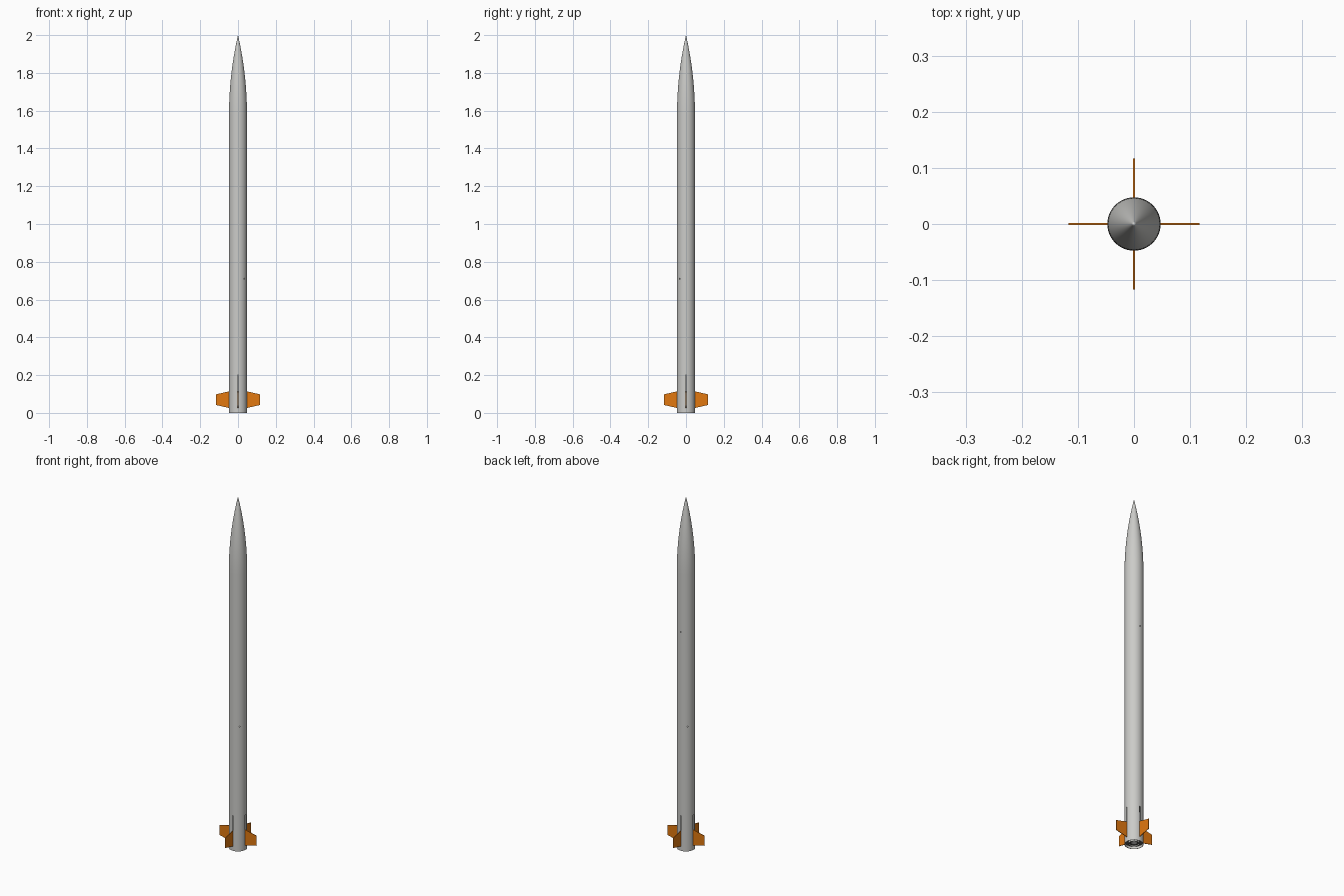
import bpy, bmesh, math
from mathutils import Matrix

if "Cube" in bpy.data.objects:
    bpy.data.objects.remove(bpy.data.objects["Cube"])

R, WALL, NOSE_Z, TOP = 0.0475, 0.002, 1.58, 2.0
SEG = 64


def material(name, rgb):
    m = bpy.data.materials.new(name)
    m.diffuse_color = (*rgb, 1)
    m.use_nodes = True
    m.node_tree.nodes["Principled BSDF"].inputs["Base Color"].default_value = m.diffuse_color
    return m


GREY = material("light grey", (0.60, 0.60, 0.58))
ORANGE = material("orange", (0.76, 0.19, 0.005))
DARK = material("dark grey", (0.10, 0.10, 0.10))


def finish(name, bm, mat, smooth=True):
    bmesh.ops.recalc_face_normals(bm, faces=bm.faces)
    me = bpy.data.meshes.new(name)
    bm.to_mesh(me)
    bm.free()
    ob = bpy.data.objects.new(name, me)
    bpy.context.collection.objects.link(ob)
    if mat:
        me.materials.append(mat)
    if smooth:
        bpy.ops.object.select_all(action='DESELECT')
        ob.select_set(True)
        bpy.context.view_layer.objects.active = ob
        bpy.ops.object.shade_smooth_by_angle(angle=math.radians(30))
    return ob


def lathe(name, profile, mat, closed=True):
    """Spin a list of (radius, z) points about the z axis."""
    bm = bmesh.new()
    vs = [bm.verts.new((r, 0, z)) for r, z in profile]
    pairs = list(zip(vs, vs[1:])) + ([(vs[-1], vs[0])] if closed else [])
    edges = [bm.edges.new(p) for p in pairs]
    bmesh.ops.spin(bm, geom=vs + edges, cent=(0, 0, 0), axis=(0, 0, 1),
                   angle=2 * math.pi, steps=SEG, use_duplicate=False)
    bmesh.ops.remove_doubles(bm, verts=bm.verts, dist=1e-5)
    return finish(name, bm, mat)


def ring(name, r_in, r_out, z0, z1, mat):
    return lathe(name, [(r_in, z0), (r_out, z0), (r_out, z1), (r_in, z1)], mat)


# Hollow body tube
body = ring("body_tube", R - WALL, R, 0, NOSE_Z, GREY)

# Tangent ogive nose cone
L = TOP - NOSE_Z
rho = (R * R + L * L) / (2 * R)
ogive = []
for i in range(25):
    h = L * i / 24
    ogive.append((max(0, math.sqrt(rho * rho - h * h) + R - rho), NOSE_Z + h))
lathe("nose_cone", [(0, NOSE_Z)] + ogive, GREY, closed=False)

# Cutter: four fin slots and the small vent holes
bm = bmesh.new()
for k in range(4):
    m = (Matrix.Rotation(k * math.pi / 2, 4, 'Z')
         @ Matrix.Translation((R, 0, 0.1125))
         @ Matrix.Diagonal((0.02, 0.005, 0.175, 1)))
    bmesh.ops.create_cube(bm, size=1, matrix=m)
for deg, z in ((-45, 0.71), (135, 0.71), (90, 1.245)):
    m = (Matrix.Rotation(math.radians(deg), 4, 'Z')
         @ Matrix.Translation((R, 0, z))
         @ Matrix.Rotation(math.pi / 2, 4, 'Y'))
    bmesh.ops.create_cone(bm, cap_ends=True, segments=12, radius1=0.003,
                          radius2=0.003, depth=0.02, matrix=m)
cutter = finish("slot_cutter", bm, None, smooth=False)
cutter.hide_render = True
cutter.hide_viewport = True
cut = body.modifiers.new("slots", 'BOOLEAN')
cut.operation = 'DIFFERENCE'
cut.solver = 'EXACT'
cut.object = cutter

# Four trapezoid fins passing through the slots
outline = [(0.028, 0.026), (R, 0.026), (0.117, 0.042), (0.117, 0.098),
           (R, 0.114), (0.028, 0.114)]
T = 0.0015
for k in range(4):
    bm = bmesh.new()
    face = bm.faces.new([bm.verts.new((x, -T, z)) for x, z in outline])
    ext = bmesh.ops.extrude_face_region(bm, geom=[face])
    moved = [g for g in ext["geom"] if isinstance(g, bmesh.types.BMVert)]
    bmesh.ops.translate(bm, verts=moved, vec=(0, 2 * T, 0))
    bmesh.ops.rotate(bm, verts=bm.verts, cent=(0, 0, 0),
                     matrix=Matrix.Rotation(k * math.pi / 2, 3, 'Z'))
    finish(f"fin_{k + 1}", bm, ORANGE, smooth=False)

# Motor tube, centring rings and recessed nozzle inside the tail
ring("motor_tube", 0.026, 0.028, 0.004, 0.30, GREY)
for i, z in enumerate((0.014, 0.21)):
    ring(f"centring_ring_{i + 1}", 0.028, R - WALL, z, z + 0.006, DARK)
lathe("nozzle", [(0.026, 0.010), (0.018, 0.010), (0.008, 0.035),
                 (0, 0.035), (0, 0.04), (0.026, 0.04)], DARK)
